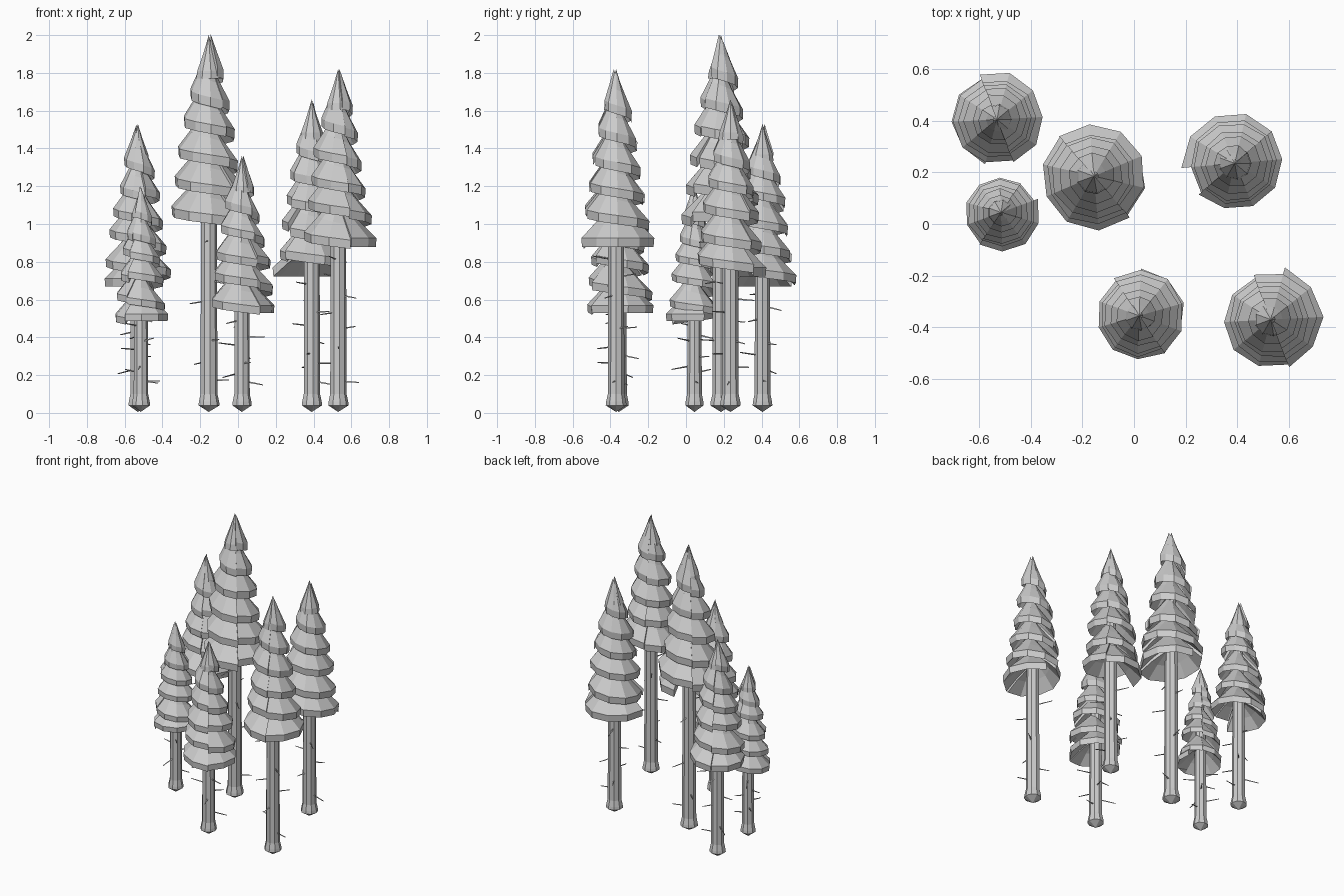
import bpy, bmesh, math, random
from mathutils import Vector

random.seed(7)
old = bpy.data.objects.get("Cube")
if old:
    bpy.data.objects.remove(old, do_unlink=True)

grey = bpy.data.materials.new("plain grey")
grey.use_nodes = True
GREY = (0.6, 0.6, 0.6, 1)
grey.diffuse_color = GREY
grey.node_tree.nodes["Principled BSDF"].inputs["Base Color"].default_value = GREY


def make_object(name, bm, location):
    bmesh.ops.recalc_face_normals(bm, faces=bm.faces)
    mesh = bpy.data.meshes.new(name)
    bm.to_mesh(mesh)
    bm.free()
    mesh.materials.append(grey)
    obj = bpy.data.objects.new(name, mesh)
    obj.location = location
    bpy.context.collection.objects.link(obj)
    return obj


def lathe(bm, profile, sides):
    """Revolve (radius, height) points; a zero radius becomes a single tip."""
    rings = []
    for r, z in profile:
        if r == 0:
            rings.append([bm.verts.new((0, 0, z))] * sides)
        else:
            rings.append([bm.verts.new((r * math.cos(a), r * math.sin(a), z))
                          for a in (math.tau * i / sides for i in range(sides))])
    for low, high in zip(rings, rings[1:]):
        for i in range(sides):
            j = (i + 1) % sides
            quad = list(dict.fromkeys((low[i], low[j], high[j], high[i])))
            bm.faces.new(quad)


def add_trunk(name, spot, top, scale):
    bm = bmesh.new()
    r = 0.046 * scale
    lathe(bm, [(0, 0.005), (r * 1.25, 0.04), (r * 1.2, 0.06), (r, 0.1),
               (r * 0.95, top * 0.5), (r * 0.4, top - 0.15), (0, top - 0.08)], 9)
    make_object(name, bm, spot)


def add_twigs(name, spot, bottom, scale):
    # Thin dead branches on the bare part of the trunk
    bm = bmesh.new()
    count = 8
    for i in range(count):
        a = i * 2.4 + random.uniform(-0.4, 0.4)
        z = 0.17 + (bottom - 0.15) * i / count
        out = Vector((math.cos(a), math.sin(a), random.uniform(-0.25, 0.2)))
        start = Vector((0, 0, z)) + out * 0.03
        end = start + out * random.uniform(0.07, 0.11) * scale
        side = Vector((-math.sin(a), math.cos(a), 0))
        up = side.cross(out).normalized()
        rings = []
        for centre, r in ((start, 0.005), (end, 0.003)):
            rings.append([bm.verts.new(centre + (side * math.cos(t) + up * math.sin(t)) * r)
                          for t in (math.tau * k / 3 for k in range(3))])
        for k in range(3):
            m = (k + 1) % 3
            bm.faces.new((rings[0][k], rings[0][m], rings[1][m], rings[1][k]))
        bm.faces.new(rings[1])
    make_object(name, bm, spot)


def add_crown_tip(name, spot, top, size):
    bm = bmesh.new()
    r = 0.07 * size
    lathe(bm, [(0, top), (r * 0.4, top - 0.09 * size), (r * 0.92, top - 0.19 * size),
               (r, top - 0.23 * size), (r * 0.3, top - 0.16 * size), (0, top - 0.16 * size)], 9)
    make_object(name, bm, spot)


def add_foliage(name, spot, top, bottom, radius, size, end_angle):
    # Thick drooping boughs, each a short arc, winding down the trunk and widening
    bm = bmesh.new()
    turns, per_turn, arc = 5.4, 10, 5
    start = top - 0.23 * size
    pitch = (start - bottom) / (turns - 0.4)
    steps = int(turns * per_turn)
    for first in range(0, steps, arc):
        reach = random.uniform(0.95, 1.07)
        drop = random.uniform(-0.015, 0.015)
        previous = None
        last = min(first + arc, steps)
        for i in range(first, last + 1):
            s = i / steps
            a = end_angle + math.tau * (i - steps) / per_turn
            # The lowest boughs level out into a hem
            z = max(start - pitch * i / per_turn, bottom) + drop
            r = (0.07 * size + (radius - 0.07 * size) * s ** 0.75) * reach
            r *= random.uniform(0.97, 1.03)
            section = [(0.2 * r, z + 1.45 * pitch), (0.58 * r, z + 0.9 * pitch),
                       (r, z + 0.32 * pitch), (0.98 * r, z),
                       (0.6 * r, z + 0.5 * pitch), (0.2 * r, z + 0.9 * pitch)]
            ring = [bm.verts.new((q * math.cos(a), q * math.sin(a), h)) for q, h in section]
            if previous:
                for k in range(len(ring)):
                    m = (k + 1) % len(ring)
                    bm.faces.new((previous[k], previous[m], ring[m], ring[k]))
            if i in (first, last):
                bm.faces.new(ring)
            previous = ring
    make_object(name, bm, spot)


# Each tree: x, y, top, foliage bottom, foliage radius, end angle of the skirt
TREES = {
    "back_left_tree": (0.39, 0.235, 1.66, 0.73, 0.198, 185),
    "back_right_tree": (-0.53, 0.405, 1.53, 0.68, 0.182, -105),
    "middle_tall_tree": (-0.155, 0.185, 2.0, 1.0, 0.212, 95),
    "small_right_tree": (-0.515, 0.045, 1.2, 0.48, 0.152, 20),
    "front_middle_tree": (0.02, -0.355, 1.36, 0.52, 0.188, 88),
    "front_left_tree": (0.53, -0.37, 1.82, 0.88, 0.196, 75),
}
for tree, (x, y, top, bottom, radius, angle) in TREES.items():
    spot = (x, y, 0)
    size = top - bottom
    scale = 0.5 + size * 0.5
    add_trunk(tree + "_trunk", spot, top, scale)
    add_twigs(tree + "_twigs", spot, bottom, scale)
    add_crown_tip(tree + "_tip", spot, top, size)
    add_foliage(tree + "_foliage", spot, top, bottom, radius, size, math.radians(angle))
